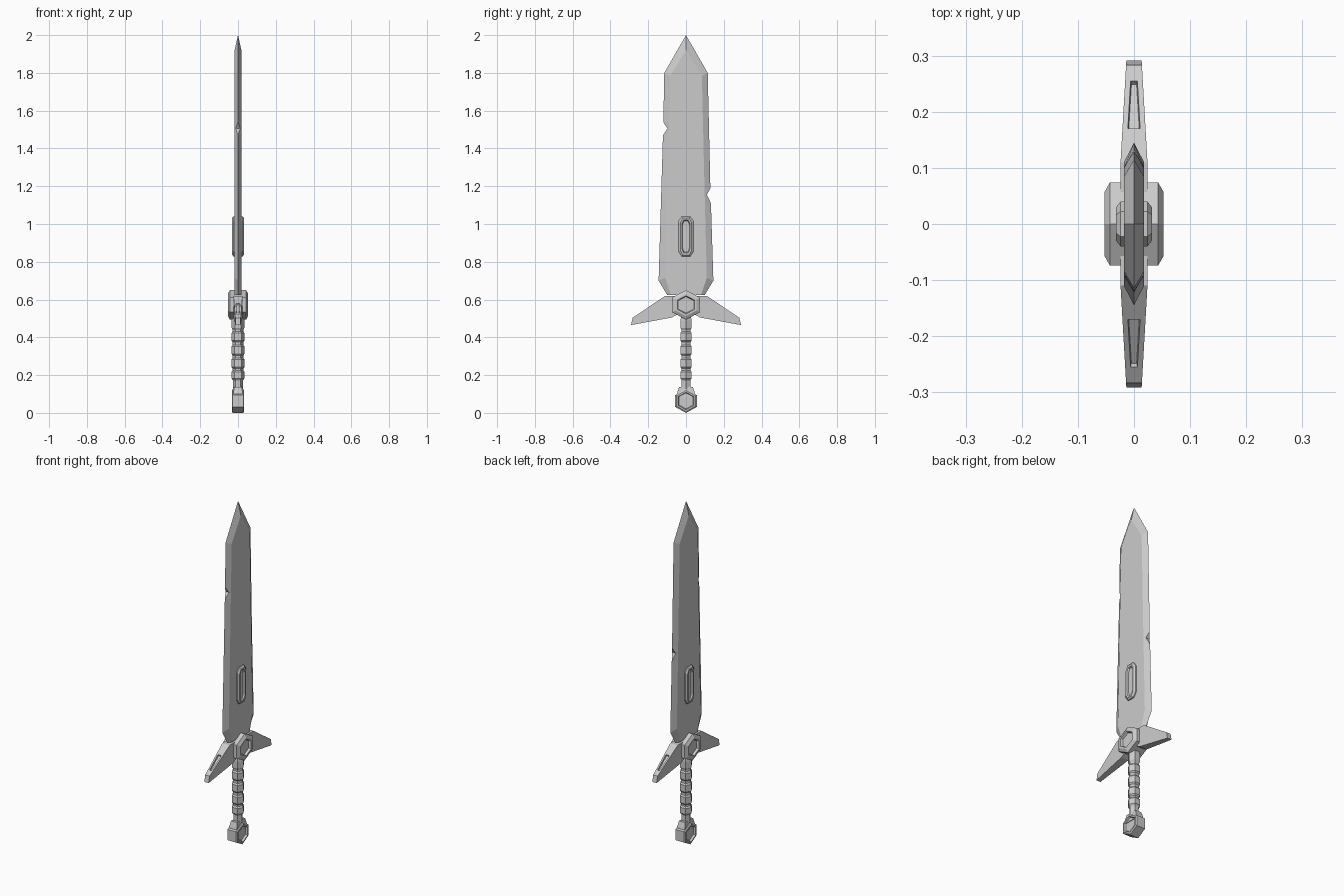
import bpy, bmesh, math

old = bpy.data.objects.get("Cube")
if old:
    bpy.data.objects.remove(old, do_unlink=True)

steel = bpy.data.materials.new("grey_steel")
steel.use_nodes = True
GREY = (0.6, 0.6, 0.6, 1)
steel.diffuse_color = GREY
steel.node_tree.nodes["Principled BSDF"].inputs["Base Color"].default_value = GREY


def finish(name, bm):
    bmesh.ops.remove_doubles(bm, verts=bm.verts, dist=1e-5)
    bmesh.ops.recalc_face_normals(bm, faces=bm.faces)
    mesh = bpy.data.meshes.new(name)
    bm.to_mesh(mesh)
    bm.free()
    mesh.materials.append(steel)
    obj = bpy.data.objects.new(name, mesh)
    bpy.context.collection.objects.link(obj)


def bridge(bm, a, b):
    n = len(a)
    for i in range(n):
        j = (i + 1) % n
        bm.faces.new((a[i], a[j], b[j], b[i]))


def loft(name, rings):
    """Skin a list of equal-length point rings and cap both ends."""
    bm = bmesh.new()
    loops = [[bm.verts.new(p) for p in ring] for ring in rings]
    for a, b in zip(loops, loops[1:]):
        bridge(bm, a, b)
    bm.faces.new(loops[0])
    bm.faces.new(loops[-1])
    finish(name, bm)


def hexagon(ry, rz):
    return [(ry * math.sin(k * math.pi / 3) / math.sin(math.pi / 3),
             rz * math.cos(k * math.pi / 3)) for k in range(6)]


def medallion(name, outline, z0, steps):
    """Two-sided plate across x; steps run from recess floor to outer rim."""
    path = [(sy, sz, -x) for sy, sz, x in steps] + list(reversed(steps))
    loft(name, [[(x, y * sy, z0 + z * sz) for y, z in outline] for sy, sz, x in path])


# Blade: rim (y, z, half thickness) and matching ridge (y, z)
HALF = 0.018
right = [(.10, .625, 0), (.145, .70, 0), (.132, 1.11, 0), (.111, 1.155, .012),
         (.129, 1.19, 0), (.115, 1.80, 0)]
right_ridge = [(.08, .625), (.11, .715), (.10, 1.11), (.099, 1.155), (.098, 1.19), (.084, 1.785)]
left = [(-.115, 1.80, 0), (-.12, 1.54, 0), (-.098, 1.505, .012), (-.122, 1.47, 0),
        (-.145, .70, 0), (-.10, .625, 0)]
left_ridge = [(-.084, 1.785), (-.090, 1.54), (-.091, 1.505), (-.092, 1.47), (-.11, .715), (-.08, .625)]
rim = right + [(0, 2, 0)] + left
ridge = right_ridge + [(0, 1.92)] + left_ridge
bm = bmesh.new()
edges = []
for s in (-1, 1):
    outer = [bm.verts.new((s * x, y, z)) for y, z, x in rim]
    inner = [bm.verts.new((s * HALF, y, z)) for y, z in ridge]
    bridge(bm, outer, inner)
    bm.faces.new(inner)
    edges.append(outer)
bridge(bm, *edges)
finish("blade", bm)

# Long raised frame on the blade
oval = [(-.022, .106), (.022, .106), (.04, .08), (.04, -.08),
        (.022, -.106), (-.022, -.106), (-.04, -.08), (-.04, .08)]
medallion("blade_frame", oval, .934,
          [(.45, .78, .021), (.55, .82, .03), (.75, .92, .032), (1, 1, .024)])

# Hexagonal guard hub and pommel with sunken faces
medallion("guard_hub", hexagon(.074, .078), .572,
          [(.56, .56, .04), (.62, .62, .053), (.76, .76, .053), (1, 1, .043)])
medallion("pommel", hexagon(.057, .063), .063,
          [(.66, .66, .022), (.74, .74, .033), (.88, .88, .033), (1, 1, .028)])

# Guard wings, with a slot sunk into each sloping top
profile = [(.03, .62), (.11, .62), (.283, .503), (.291, .465), (.075, .505), (.03, .53)]


def half_width(y):
    return .024 - .01 * max(0, y - .11) / .175


for name, side in (("back_wing", 1), ("front_wing", -1)):
    bm = bmesh.new()
    a, b = [[bm.verts.new((s * half_width(y), side * y, z)) for y, z in profile] for s in (-1, 1)]
    bridge(bm, a, b)
    bm.faces.new(a)
    bm.faces.new(b)
    bmesh.ops.recalc_face_normals(bm, faces=bm.faces)
    top = next(f for f in bm.faces if set(f.verts) == {a[1], a[2], b[1], b[2]})
    bmesh.ops.inset_individual(bm, faces=[top], thickness=.0095)
    slope = (.503 - .62) / (.283 - .11)
    for v in top.verts:
        near = abs(v.co.y) < .2
        y = .17 if near else .255
        v.co = (math.copysign(.011 if near else .006, v.co.x), side * y, .62 + slope * (y - .11))
    bm.normal_update()
    bmesh.ops.inset_individual(bm, faces=[top], thickness=.002, depth=-.01)
    finish(name, bm)


# Grip: stacked chamfered hexagonal segments
def grip_ring(r, z):
    return [(r * math.cos(k * math.pi / 3), r * math.sin(k * math.pi / 3), z) for k in range(6)]


steps = [(.026, .11), (.026, .17)]
for low, high in ((.175, .225), (.235, .29), (.305, .36), (.375, .43)):
    steps += [(.028, low), (.035, low + .008), (.035, high - .008), (.028, high)]
steps += [(.028, .44), (.034, .45), (.034, .49), (.028, .52)]
loft("grip", [grip_ring(r, z) for r, z in steps])

# Collar joining grip and pommel
loft("pommel_collar", [[(sx * w, sy * d, z) for sx, sy in ((-1, -1), (1, -1), (1, 1), (-1, 1))]
                       for w, d, z in ((.026, .05, .085), (.024, .046, .108), (.02, .036, .138))])
